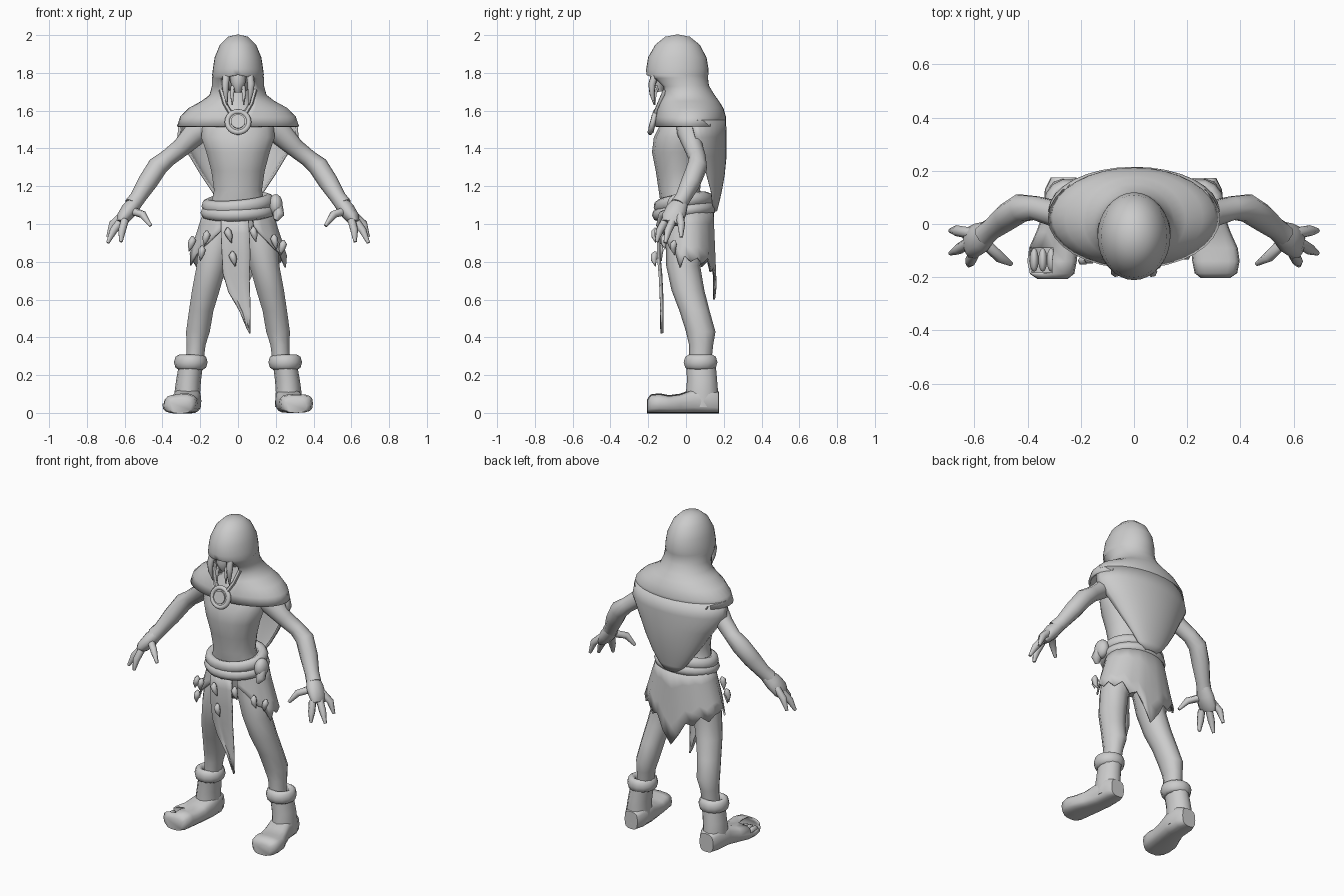
import bpy, bmesh, math, random
from mathutils import Vector, Matrix

if "Cube" in bpy.data.objects:
    bpy.data.objects.remove(bpy.data.objects["Cube"])

random.seed(4)
grey = bpy.data.materials.new("stone grey")
grey.diffuse_color = (0.6, 0.6, 0.6, 1)
grey.use_nodes = True
grey.node_tree.nodes["Principled BSDF"].inputs["Base Color"].default_value = grey.diffuse_color


def finish(ob, name, thick=0.0, angle=45):
    ob.name = name
    ob.data.materials.clear()
    ob.data.materials.append(grey)
    ob.data.shade_smooth()
    ob.data.set_sharp_from_angle(angle=math.radians(angle))
    if thick:
        m = ob.modifiers.new("thickness", 'SOLIDIFY')
        m.thickness, m.offset = thick, 0
    return ob


def loft(name, rings, closed=True, caps=True, thick=0.0, cut=None, angle=45):
    """Skin a list of equal-length point rows."""
    bm = bmesh.new()
    rows = [[bm.verts.new(p) for p in r] for r in rings]
    n = len(rows[0])
    for a, b in zip(rows, rows[1:]):
        for i in range(n if closed else n - 1):
            j = (i + 1) % n
            bm.faces.new((a[i], a[j], b[j], b[i]))
    if caps and closed:
        bm.faces.new(rows[0])
        bm.faces.new(rows[-1])
    bmesh.ops.remove_doubles(bm, verts=bm.verts, dist=0.0008)
    bmesh.ops.recalc_face_normals(bm, faces=bm.faces)
    if cut:
        dead = [f for f in bm.faces if cut(f.calc_center_median())]
        bmesh.ops.delete(bm, geom=dead, context='FACES')
    me = bpy.data.meshes.new(name)
    bm.to_mesh(me)
    bm.free()
    ob = bpy.data.objects.new(name, me)
    bpy.context.collection.objects.link(ob)
    return finish(ob, name, thick, angle)


def ring(cx, cy, z, rx, ry, n=14, a0=None):
    """Flat ellipse starting at the front; a0 leaves the front open."""
    if a0 is None:
        angs = [2 * math.pi * i / n for i in range(n)]
    else:
        a = math.radians(a0)
        angs = [a + (2 * math.pi - 2 * a) * i / n for i in range(n + 1)]
    return [Vector((cx + rx * math.sin(t), cy - ry * math.cos(t), z)) for t in angs]


def tube(name, pts, n=8, s=1):
    """Round limb along (x, y, z, r, r_y) points, s mirrors x."""
    c = [Vector((s * p[0], p[1], p[2])) for p in pts]
    rings = []
    for i, p in enumerate(pts):
        t = (c[min(i + 1, len(c) - 1)] - c[max(i - 1, 0)]).normalized()
        u = t.cross(Vector((0, 1, 0))).normalized()
        v = u.cross(t)
        ry = p[4] if len(p) > 4 else p[3]
        rings.append([c[i] + u * p[3] * math.cos(k * 2 * math.pi / n)
                      + v * ry * math.sin(k * 2 * math.pi / n) for k in range(n)])
    return loft(name, rings, angle=60)


def ball(name, loc, size):
    bpy.ops.mesh.primitive_uv_sphere_add(segments=14, ring_count=9, location=loc)
    ob = bpy.context.object
    ob.scale = size
    return finish(ob, name)


def torus(name, loc, rot, major, minor, scale=(1, 1, 1), segs=24):
    bpy.ops.mesh.primitive_torus_add(major_radius=major, minor_radius=minor,
                                     major_segments=segs, minor_segments=8,
                                     location=loc, rotation=rot)
    ob = bpy.context.object
    ob.scale = scale
    return finish(ob, name, angle=60)


# torso and head
loft("torso", [ring(0, cy, z, rx, ry) for z, cy, rx, ry in (
    (.88, 0, .10, .08), (.95, .01, .175, .105), (1.04, .005, .18, .12),
    (1.11, -.025, .145, .11), (1.18, -.035, .13, .11), (1.28, -.04, .145, .12),
    (1.38, -.045, .172, .135), (1.46, -.04, .20, .13), (1.54, -.02, .19, .11),
    (1.61, -.01, .10, .09), (1.68, 0, .065, .07), (1.76, 0, .06, .07))], angle=60)
ball("head", (0, -.04, 1.82), (.10, .115, .13))
tube("snout", [(0, -.13, 1.79, .045), (0, -.15, 1.75, .04), (0, -.14, 1.70, .018)])

# hood flowing into the shoulder collar, open at the face
loft("hood", [ring(0, cy, z, rx, ry, 32, a0) for z, cy, rx, ry, a0 in (
    (1.997, -.045, .0003, .0003, 0), (1.985, -.045, .05, .062, 0),
    (1.945, -.045, .09, .112, 0), (1.88, -.046, .117, .148, 0),
    (1.82, -.046, .126, .158, 0), (1.79, -.046, .13, .157, 0),
    (1.775, -.044, .13, .153, 40), (1.73, -.015, .131, .13, 40),
    (1.68, .005, .145, .14, 32), (1.645, .015, .19, .155, 20),
    (1.61, .022, .255, .17, 10), (1.565, .025, .30, .18, 3),
    (1.515, .022, .317, .183, 0))], closed=False, thick=.014, angle=60)

# back cape tapering to a point
cape = []
for z, w, yb, d in ((1.55, .305, .205, .18), (1.46, .315, .208, .16),
                    (1.36, .25, .208, .13), (1.26, .19, .198, .09),
                    (1.17, .13, .182, .05), (1.11, .085, .168, .03), (1.07, .035, .158, .01)):
    cape.append([Vector((w * math.sin(p), yb - d * (1 - math.cos(p)), z))
                 for p in (math.radians(-90 + 180 * i / 16) for i in range(17))])
loft("cape", cape, closed=False, thick=.014, angle=60)

# tusks and straps below the hood brim
for s in (1, -1):
    tube("hood_tusk", [(.062, -.165, 1.79, .02), (.068, -.18, 1.74, .02),
                       (.066, -.18, 1.69, .014), (.058, -.168, 1.63, .003)], 7, s)
    tube("inner_tusk", [(.026, -.15, 1.73, .012), (.032, -.165, 1.69, .011),
                        (.03, -.165, 1.63, .003)], 6, s)
    tube("brooch_strap", [(.09, -.11, 1.71, .012), (.07, -.14, 1.64, .012),
                          (.035, -.165, 1.58, .012)], 6, s)

# round brooch
tilt = (math.radians(75), 0, 0)
torus("brooch_ring", (0, -.175, 1.54), tilt, .057, .014)
bpy.ops.mesh.primitive_cylinder_add(vertices=20, radius=.056, depth=.024,
                                    location=(0, -.17, 1.54), rotation=tilt)
finish(bpy.context.object, "brooch_plate")
bpy.ops.mesh.primitive_cylinder_add(vertices=20, radius=.038, depth=.012,
                                    location=(0, -.184, 1.543), rotation=tilt)
finish(bpy.context.object, "brooch_centre")

for s in (1, -1):
    # arm, hand and fingers
    tube("arm", [(.15, 0, 1.53, .06), (.22, .02, 1.485, .066), (.30, .04, 1.405, .05),
                 (.37, .06, 1.35, .046), (.425, .06, 1.305, .054), (.48, .025, 1.22, .052),
                 (.53, -.015, 1.14, .042), (.56, -.04, 1.10, .044)], 10, s)
    tube("palm", [(.54, -.025, 1.12, .036, .04), (.575, -.05, 1.075, .044, .058),
                  (.61, -.07, 1.03, .036, .062), (.625, -.08, 1.005, .02, .05)], 10, s)
    for a, b, c in (((.61, -.035, 1.05), (.665, -.025, 1.0), (.69, -.025, .93)),
                    ((.62, -.07, 1.02), (.66, -.095, .965), (.69, -.11, .90)),
                    ((.60, -.11, 1.02), (.615, -.14, .965), (.62, -.155, .905)),
                    ((.55, -.08, 1.065), (.505, -.125, 1.05), (.462, -.15, .99))):
        tube("finger", [a + (.022,), b + (.021,), c + (.009,)], 7, s)

    # leg
    loft("leg", [ring(s * x, y, z, rx, ry, 10) for x, y, z, rx, ry in (
        (.09, 0, .99, .085, .10), (.115, -.005, .90, .10, .10), (.14, -.015, .78, .083, .09),
        (.17, .01, .65, .077, .087), (.195, .045, .54, .068, .08), (.212, .078, .43, .066, .078),
        (.222, .08, .36, .053, .064), (.23, .075, .26, .048, .058))], angle=60)

    # boot shaft, rolled cuff and foot
    loft("boot_shaft", [ring(s * x, y, z, rx, ry, 12) for x, y, z, rx, ry in (
        (.265, .085, .03, .07, .088), (.268, .085, .11, .068, .085),
        (.262, .085, .17, .066, .08), (.25, .08, .25, .064, .078))], angle=60)
    torus("boot_cuff", (s * .25, .077, .268), (0, 0, 0), .062, .027, (1, 1.03, 1.5), 14)
    foot = []
    for y, x, w, h in ((.172, .265, .045, .11), (.13, .265, .066, .13), (.04, .268, .07, .125),
                       (-.03, .285, .078, .098), (-.09, .302, .088, .09), (-.14, .308, .089, .10),
                       (-.185, .308, .08, .095), (-.203, .306, .055, .07)):
        row = []
        for k in range(16):
            c, t = math.cos(k * math.pi / 8), math.sin(k * math.pi / 8)
            row.append(Vector((s * (x + w * math.copysign(abs(c) ** .65, c)), y,
                               h / 2 + h / 2 * math.copysign(abs(t) ** .65, t))))
        foot.append(row)
    torn = (lambda p: -.187 < p.y < -.09 and p.z > .05 and p.x < -.315) if s < 0 else None
    loft("foot", foot, thick=.008 if s < 0 else 0, cut=torn, angle=50)
    if s < 0:
        for i in range(3):
            ball("toe", (-.375 + .032 * i, -.135, .045), (.017, .045, .025))

# wrapped sash with a side knot
torus("sash_upper", (0, -.012, 1.11), (math.radians(9), math.radians(-5), 0), .16, .034, (1, .83, 1.1))
torus("sash_lower", (0, -.01, 1.065), (math.radians(7), math.radians(-2), 0), .163, .036, (1, .86, .95))
ball("sash_knot", (.2, -.05, 1.10), (.038, .05, .058))
tube("sash_tail", [(.21, -.06, 1.09, .028), (.215, -.08, 1.05, .03), (.20, -.09, 1.02, .012)])

# ragged hip cloth, open at the front
hem = ((24, .98), (38, .93), (52, .87), (64, .85), (74, .77), (84, .83), (97, .80), (110, .82),
       (122, .79), (135, .82), (147, .75), (158, .77), (169, .68), (180, .60))
hem = hem + tuple((360 - a, z + random.uniform(-.02, .02)) for a, z in reversed(hem[:-1]))
skirt = []
for i in range(5):
    f = i / 4
    row = []
    for a, z in hem:
        a, flare = math.radians(a), 1.07 - z
        fold = .006 * f * math.cos(a * 13)
        rx = .178 + f * min(.30 * flare, .085) + fold
        ry = .135 + f * .012 + fold
        row.append(Vector((rx * math.sin(a), .008 - ry * math.cos(a), 1.07 - f * flare)))
    skirt.append(row)
loft("hip_cloth", skirt, closed=False, thick=.01, angle=60)

# long front loincloth
strip = []
for z, x0, x1, y in ((1.05, -.09, .055, -.135), (.95, -.09, .06, -.148), (.84, -.085, .065, -.148),
                     (.72, -.08, .06, -.138), (.62, -.05, .063, -.133),
                     (.52, .01, .064, -.131), (.42, .052, .062, -.13)):
    strip.append([Vector((x0 + (x1 - x0) * k / 4, y + (.008 if k % 2 else -.002),
                          z + .02 * (1 - k / 4) * (z < .8))) for k in range(5)])
loft("loincloth", strip, closed=False, thick=.009, angle=60)

# hanging teeth
for x, y, z in ((-.24, -.06, .90), (-.165, -.125, .93), (-.055, -.16, .945), (-.03, -.162, .82),
                (.08, -.145, .95), (.19, -.11, .91), (.24, -.06, .88), (-.19, -.13, .85)):
    d = random.uniform(-.012, .012)
    tube("hanging_tooth", [(x, y, z + .035, .006), (x, y - .006, z + .015, .02),
                           (x + d, y - .008, z - .01, .017), (x + 2 * d, y, z - .045, .002)], 6)
